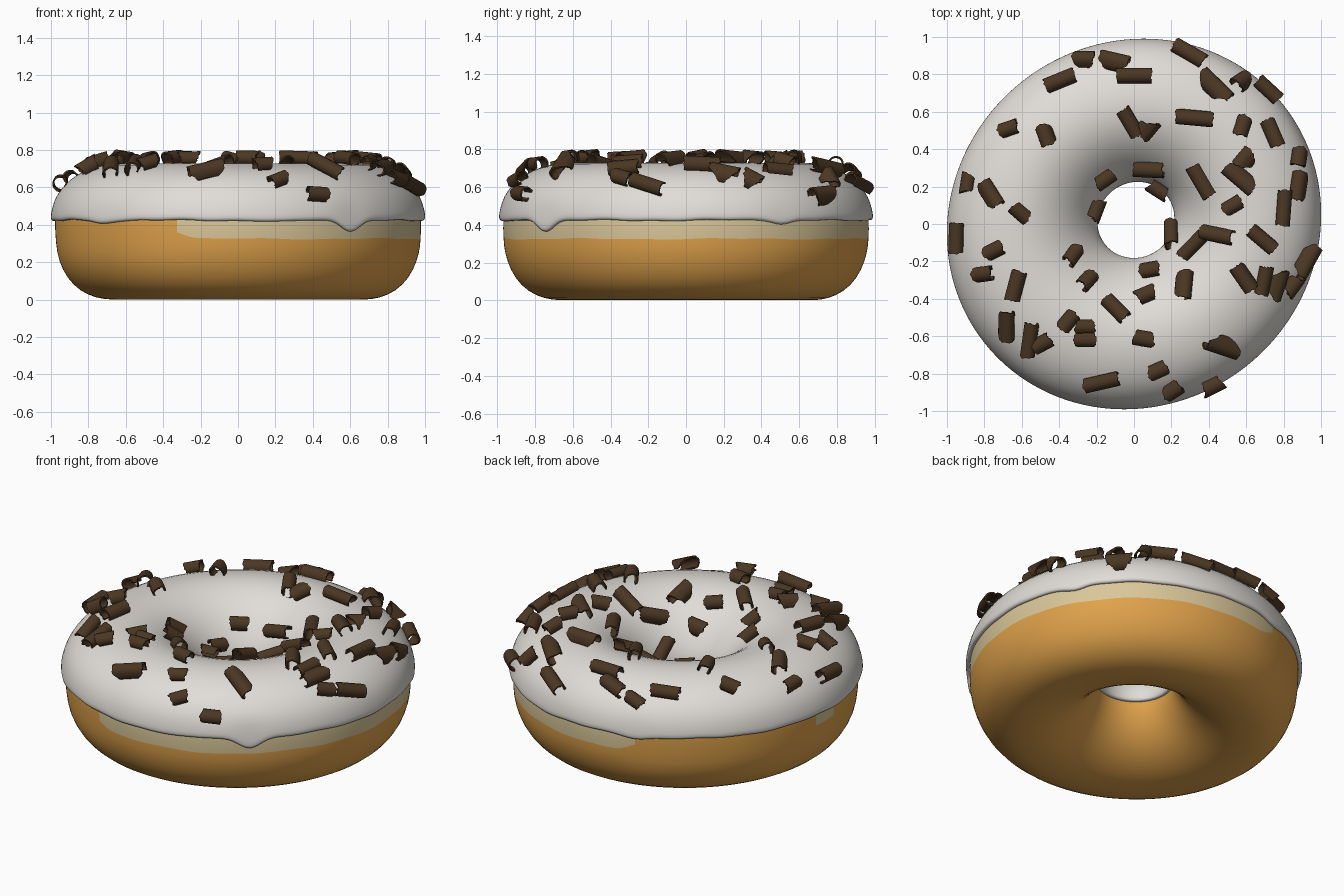
import bpy, bmesh, math, random
from mathutils import Vector
from mathutils.bvhtree import BVHTree

if "Cube" in bpy.data.objects:
    bpy.data.objects.remove(bpy.data.objects["Cube"])

random.seed(4)
SEGS = 180
STRETCH = 0.026  # the ring is slightly oval along its x = y diagonal


def material(name, rgb):
    m = bpy.data.materials.new(name)
    m.diffuse_color = (*rgb, 1)
    m.use_nodes = True
    m.node_tree.nodes["Principled BSDF"].inputs["Base Color"].default_value = m.diffuse_color
    return m


dough_mat = material("golden dough", (0.74, 0.36, 0.07))
pale_mat = material("pale dough", (0.70, 0.57, 0.32))
icing_mat = material("white icing", (0.75, 0.72, 0.68))
choc_mat = material("dark chocolate", (0.07, 0.038, 0.017))


def add_object(name, bm, mats):
    bmesh.ops.recalc_face_normals(bm, faces=bm.faces)
    for f in bm.faces:
        f.smooth = True
    mesh = bpy.data.meshes.new(name)
    bm.to_mesh(mesh)
    for m in mats:
        mesh.materials.append(m)
    ob = bpy.data.objects.new(name, mesh)
    bpy.context.collection.objects.link(ob)
    return ob


def lathe(profile, closed, face_mat=None):
    """Spin a profile that may vary with the angle; the hole sits slightly off centre."""
    bm = bmesh.new()
    cols = []
    for i in range(SEGS):
        deg = i * 360 / SEGS
        a = math.radians(deg)
        col = []
        for r, z in profile(deg):
            f = max(0, 1 - (r - 0.2) / 0.6)
            x, y = r * math.cos(a), r * 0.99 * math.sin(a)
            col.append(bm.verts.new((x + STRETCH * y + 0.01 * f,
                                     y + STRETCH * x + 0.022 * f, z)))
        cols.append(col)
    n = len(cols[0])
    for i in range(SEGS):
        c, d = cols[i], cols[(i + 1) % SEGS]
        for j in range(n if closed else n - 1):
            k = (j + 1) % n
            face = bm.faces.new((c[j], d[j], d[k], c[k]))
            if face_mat:
                face.material_index = face_mat(j, (i + 0.5) * 360 / SEGS)
    return bm


def angle_gap(a, b):
    return abs((a - b + 180) % 360 - 180)


# Dough ring, with a pale proofing band round most of the right side
def in_band(deg):
    return angle_gap(deg, 0) < 108 or angle_gap(deg, 179) < 6


def band_height(deg):
    if angle_gap(deg, 179) < 12:
        return 0.35 + 0.0015 * angle_gap(deg, 176)
    taper = min(1, max(0, (angle_gap(deg, 0) - 100) / 8))
    wobble = 0.004 * math.sin(math.radians(deg * 7)) + 0.003 * math.sin(math.radians(deg * 17))
    return 0.316 + wobble + 0.06 * taper ** 2


def dough_profile(deg):
    return [(0.225, 0.35), (0.236, 0.28), (0.285, 0.18), (0.365, 0.095), (0.465, 0.035),
            (0.57, 0.003), (0.65, 0), (0.72, 0.002), (0.80, 0.022), (0.882, 0.075),
            (0.94, 0.16), (0.969, 0.25), (0.977, band_height(deg)), (0.98, 0.44),
            (0.968, 0.49), (0.93, 0.57), (0.84, 0.655), (0.73, 0.70), (0.62, 0.71),
            (0.5, 0.69), (0.38, 0.62), (0.28, 0.52), (0.235, 0.43)]


dough = add_object("dough_ring",
                   lathe(dough_profile, True, lambda j, deg: int(j == 12 and in_band(deg))),
                   [dough_mat, pale_mat])

# Icing cap with a wavy lip and a few drips: angle, depth, width
DRIPS = [(309, 0.058, 4.5), (30, 0.018, 4), (224, 0.018, 5), (109, 0.015, 5), (285, 0.008, 6)]


def icing_profile(deg):
    e = 0.421 + 0.003 * math.sin(math.radians(deg * 9)) + 0.002 * math.sin(math.radians(deg * 23))
    for centre, depth, width in DRIPS:
        e -= depth * math.exp(-(angle_gap(deg, centre) / width) ** 2)
    return [(0.962, e + 0.012), (0.986, e - 0.002), (1.0, e + 0.01), (1.002, e + 0.03),
            (0.987, 0.52), (0.957, 0.58), (0.90, 0.643), (0.82, 0.692), (0.72, 0.723),
            (0.62, 0.732), (0.52, 0.717), (0.42, 0.672), (0.33, 0.60), (0.26, 0.51),
            (0.216, 0.43), (0.204, 0.37), (0.206, 0.335), (0.216, 0.322), (0.24, 0.33)]


icing_bm = lathe(icing_profile, False)
icing = add_object("icing", icing_bm, [icing_mat])
icing_tree = BVHTree.FromBMesh(icing_bm)
for ob in (dough, icing):
    ob.modifiers.new("smooth", 'SUBSURF').levels = 1
    ob.modifiers["smooth"].render_levels = 1

# Chocolate curls: x, y, heading in degrees
LONG = [(0, .79, 0), (.46, -.65, -27), (-.17, -.83, 20), (.37, .235, -60), (-.55, -.615, 80),
        (.79, .085, 85), (.91, -.2, 45), (.32, .56, -5), (.455, -.065, -12),
        (.295, .9, -45), (.43, .73, -50), (.565, .24, -40)]
MEDIUM = [(-.39, .76, 20), (.735, .48, -70), (.085, .305, 12), (.28, -.335, 90),
          (.58, -.29, -55), (-.095, -.46, -50), (-.665, -.535, 80), (-.025, .545, -60),
          (-.755, .16, -55), (.33, -.125, 35), (.185, -.045, -50), (.86, .2, 75),
          (.685, -.3, 80), (-.1, .865, -20), (.7, .7, -35), (-.93, -.075, 85),
          (.68, -.085, -40), (-.635, -.33, 75), (.76, -.32, 75)]
SHORT = [(-.87, .21, 90), (-.74, -.135, 25), (-.345, -.175, 45), (.535, .095, 30),
         (.095, -.265, -5), (.06, -.39, 30), (.13, -.78, 25), (.57, .515, 70),
         (.585, .35, 50), (.085, .52, 55), (-.655, .5, 10), (-.475, .47, -70),
         (-.17, .255, 30), (-.225, .08, 55), (-.79, -.26, 10), (-.26, -.32, 50),
         (-.345, -.52, 50), (-.265, -.55, 0), (-.26, -.62, 0), (-.48, -.635, 30),
         (.05, -.615, -10), (.21, -.875, 50), (.41, -.85, 20), (.86, .345, 60),
         (.555, .75, 45), (-.255, .87, -20), (.83, -.33, 40), (-.61, .065, -40),
         (.145, .2, -20)]


def add_curl(bm, x, y, heading, length, taper):
    """Rolled shaving lying on the icing, open side mostly downwards."""
    hit, n, _, _ = icing_tree.ray_cast(Vector((x, y, 2)), Vector((0, 0, -1)))
    if hit is None:
        hit, n, _, _ = icing_tree.find_nearest(Vector((x, y, 0.48)))
    core = Vector((x, y, 0)) * 0.62 / math.hypot(x, y) + Vector((0, 0, 0.4))
    if n.dot(hit - core) < 0:
        n = -n
    a = math.radians(heading)
    t = Vector((math.cos(a), math.sin(a), 0))
    t = (t - n * t.dot(n)).normalized()
    b = n.cross(t)
    centre = hit + n * 0.024
    span = math.radians(random.uniform(240, 330))
    start = -span / 2 + random.uniform(-0.6, 0.6)
    flip = random.choice((-1, 1))
    flap = random.choice((0, 1))  # some shavings end in a loose pointed flap
    rows = []
    for i in range(19):
        u = i / 18
        tip = flap * max(0, (u - 0.72) / 0.28)
        phi = flip * (start + span * u)
        rad = 0.030 + 0.013 * u + 0.02 * tip
        half = length / 2 * (1 - taper * abs(u - 0.5) * 2) * (1 - 0.8 * tip)
        lo = -half + random.uniform(-.005, .005)
        hi = half + random.uniform(-.005, .005)
        rows.append([bm.verts.new(centre + t * (lo + (hi - lo) * v / 2)
                                  + (n * math.cos(phi) + b * math.sin(phi)) * rad)
                     for v in range(3)])
    for p, q in zip(rows, rows[1:]):
        for v in range(2):
            bm.faces.new((p[v], p[v + 1], q[v + 1], q[v]))


curl_bm = bmesh.new()
for group, length, taper in ((LONG, 0.2, 0.08), (MEDIUM, 0.165, 0.12), (SHORT, 0.122, 0.4)):
    for x, y, heading in group:
        add_curl(curl_bm, x, y, heading, length * random.uniform(0.94, 1.06), taper)
curls = add_object("chocolate_curls", curl_bm, [choc_mat])
solid = curls.modifiers.new("thickness", 'SOLIDIFY')
solid.thickness = 0.009
solid.offset = 0
bpy.context.view_layer.objects.active = curls
curls.select_set(True)
bpy.ops.object.modifier_apply(modifier="thickness")
bpy.ops.object.shade_smooth_by_angle(angle=math.radians(40))
